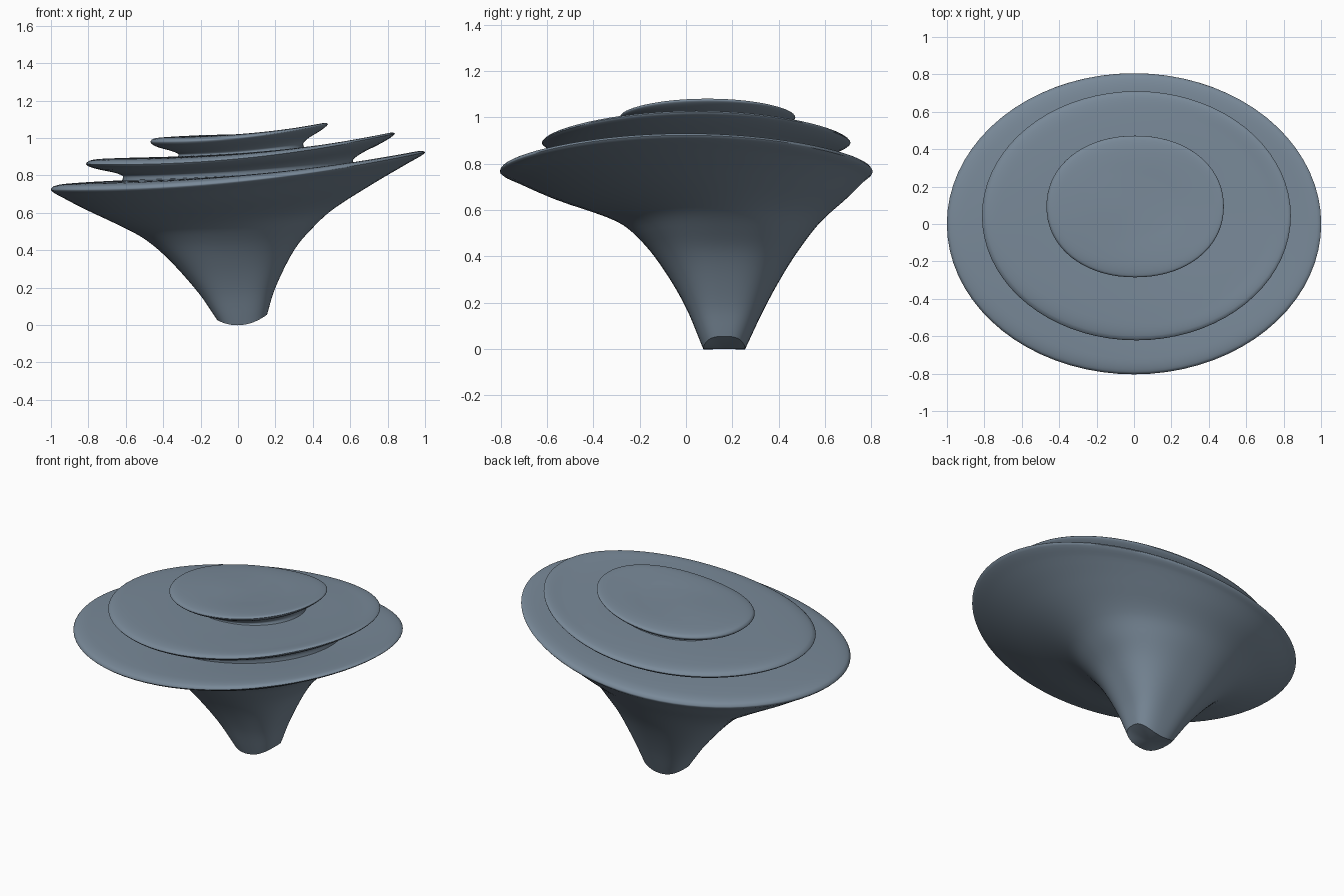
import bpy
import bmesh
import math

SEGMENTS = 72
STEPS = 5

cube = bpy.data.objects.get("Cube")
if cube:
    bpy.data.objects.remove(cube, do_unlink=True)

# One slate colour for the whole model
slate = bpy.data.materials.new("slate_grey")
slate.use_nodes = True
colour = (0.19, 0.25, 0.315, 1)
slate.diffuse_color = colour
shader = slate.node_tree.nodes["Principled BSDF"]
shader.inputs["Base Color"].default_value = colour
shader.inputs["Roughness"].default_value = 0.6


def smooth_path(rows):
    """Run a smooth curve through the section rows, spaced by chord length."""
    times = [0.0]
    for a, b in zip(rows, rows[1:]):
        times.append(times[-1] + math.dist(a, b))
    last = len(rows) - 1
    slopes = []
    for i in range(len(rows)):
        lo, hi = max(i - 1, 0), min(i + 1, last)
        span = times[hi] - times[lo]
        slopes.append([(q - p) / span for p, q in zip(rows[lo], rows[hi])])
    path = []
    for i in range(last):
        gap = times[i + 1] - times[i]
        for k in range(STEPS):
            t = k / STEPS
            h = t * t * (3 - 2 * t)
            g0, g1 = t * (1 - t) ** 2 * gap, t * t * (t - 1) * gap
            path.append([a + (b - a) * h + m * g0 + n * g1 for a, b, m, n in
                         zip(rows[i], rows[i + 1], slopes[i], slopes[i + 1])])
    path.append(list(rows[-1]))
    return path


def add_ring(bm, row):
    """Oval ring, bent along x so its left, middle and right heights differ."""
    left, right, front, back, z_left, z_right, z_mid, power = row
    cx, cy = (left + right) / 2, (front + back) / 2
    rx, ry = (right - left) / 2, (back - front) / 2
    ring = []
    for i in range(SEGMENTS):
        angle = math.tau * i / SEGMENTS
        c, s = math.cos(angle), math.sin(angle)
        u = math.copysign(abs(c) ** (2 / power), c)
        v = math.copysign(abs(s) ** (2 / power), s)
        z = z_mid + (z_right - z_left) / 2 * u
        z += ((z_left + z_right) / 2 - z_mid) * u * u
        ring.append(bm.verts.new((cx + rx * u, cy + ry * v, z)))
    centre = bm.verts.new((cx, cy, z_mid))
    return ring, centre


def loft(name, rows):
    bm = bmesh.new()
    rings = [add_ring(bm, row) for row in smooth_path(rows)]
    for (low, _), (high, _) in zip(rings, rings[1:]):
        for i in range(SEGMENTS):
            j = (i + 1) % SEGMENTS
            bm.faces.new((low[i], low[j], high[j], high[i]))
    for ring, centre in (rings[0], rings[-1]):
        for i in range(SEGMENTS):
            bm.faces.new((ring[i], ring[(i + 1) % SEGMENTS], centre))
    loose = [v for v in bm.verts if not v.link_faces]
    bmesh.ops.delete(bm, geom=loose, context="VERTS")
    bmesh.ops.recalc_face_normals(bm, faces=bm.faces)
    mesh = bpy.data.meshes.new(name)
    bm.to_mesh(mesh)
    bm.free()
    mesh.materials.append(slate)
    obj = bpy.data.objects.new(name, mesh)
    bpy.context.collection.objects.link(obj)
    bpy.ops.object.select_all(action="DESELECT")
    obj.select_set(True)
    bpy.context.view_layer.objects.active = obj
    bpy.ops.object.shade_smooth_by_angle(angle=math.radians(45))


# Row: left, right, front, back, z left, z right, z middle, squareness
# Flared stem widening into the lowest tilted plate
loft("stem_and_lower_plate", [
    (-.11, .155, .075, .255, .025, .055, 0, 3),
    (-.21, .2, 0, .34, .17, .2, .18, 2.8),
    (-.37, .3, -.1, .435, .35, .4, .35, 2.5),
    (-.5, .4, -.2, .52, .46, .52, .475, 2.2),
    (-.63, .51, -.31, .59, .53, .62, .56, 2),
    (-.82, .73, -.58, .7, .62, .76, .66, 2),
    (-.935, .9, -.735, .77, .68, .86, .73, 2),
    (-1, 1, -.803, .806, .72, .92, .765, 2),
    (-.985, .98, -.79, .79, .742, .931, .785, 2),
    (-.9, .89, -.72, .72, .757, .915, .797, 2),
    (-.6, .6, -.45, .5, .775, .85, .8, 2),
])

# Middle plate on a short recessed neck
loft("middle_plate", [
    (-.62, .62, -.45, .55, .76, .84, .78, 2),
    (-.62, .62, -.46, .56, .8, .89, .825, 2),
    (-.77, .78, -.58, .67, .838, .98, .863, 2),
    (-.813, .838, -.622, .71, .86, 1.02, .89, 2),
    (-.79, .82, -.6, .69, .88, 1.029, .907, 2),
    (-.7, .72, -.52, .61, .89, 1.005, .915, 2),
    (-.35, .38, -.25, .4, .9, .95, .92, 2),
])

# Small top plate on its own neck
loft("top_plate", [
    (-.33, .36, -.17, .37, .88, .93, .9, 2.1),
    (-.32, .35, -.16, .36, .915, .975, .93, 2.1),
    (-.44, .45, -.26, .45, .955, 1.045, .98, 2.1),
    (-.468, .48, -.285, .472, .978, 1.072, 1, 2.1),
    (-.455, .47, -.275, .46, .995, 1.081, 1.012, 2.1),
    (-.38, .39, -.21, .39, 1.005, 1.067, 1.02, 2.1),
    (-.2, .2, -.05, .25, 1.015, 1.035, 1.02, 2.1),
])
